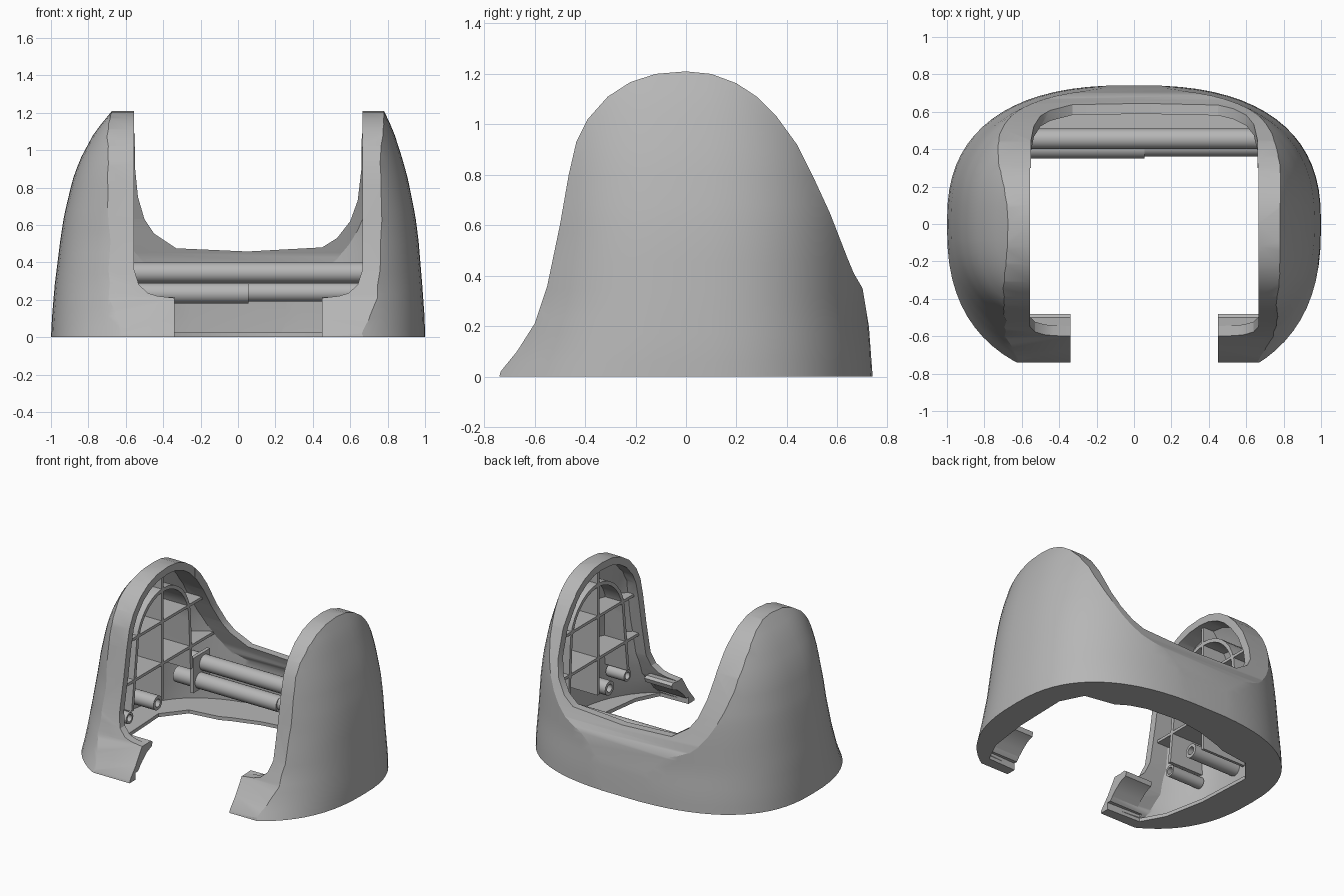
import bpy, bmesh, math
from mathutils import Vector

if "Cube" in bpy.data.objects:
    bpy.data.objects.remove(bpy.data.objects["Cube"])

grey = bpy.data.materials.new("plastic_grey")
grey.diffuse_color = (0.47, 0.47, 0.47, 1)
grey.use_nodes = True
grey.node_tree.nodes["Principled BSDF"].inputs["Base Color"].default_value = grey.diffuse_color

LEFT, RIGHT = -0.555, 0.665          # inner planes of the two wings

# side outline (y, z) of the whole shell, front foot to back foot
SIDE = [(-.74, 0), (-.735, .02), (-.67, .1), (-.60, .21), (-.55, .36), (-.50, .6),
        (-.465, .8), (-.435, .93), (-.39, 1.02), (-.31, 1.11), (-.22, 1.168), (-.12, 1.2),
        (0, 1.21), (.10, 1.2), (.20, 1.163), (.28, 1.11), (.36, 1.03), (.44, .92),
        (.51, .78), (.57, .65), (.64, .47), (.665, .41), (.70, .35), (.725, .2), (.74, 0)]

# height, left radius, right radius, front radius, back radius
RINGS = [(0, 1.0, 1.0, .86, .742), (.1, .995, .998, .79, .738), (.28, .98, .985, .71, .722),
         (.52, .95, .965, .65, .72), (.65, .93, .948, .64, .715), (.84, .885, .91, .63, .69),
         (.95, .845, .88, .625, .67), (1.09, .77, .835, .61, .64), (1.16, .715, .805, .6, .62),
         (1.25, .64, .76, .57, .59)]


def make(name, verts, faces):
    me = bpy.data.meshes.new(name)
    me.from_pydata(verts, [], faces)
    bm = bmesh.new()
    bm.from_mesh(me)
    bmesh.ops.recalc_face_normals(bm, faces=bm.faces)
    bm.to_mesh(me)
    bm.free()
    ob = bpy.data.objects.new(name, me)
    bpy.context.collection.objects.link(ob)
    me.materials.append(grey)
    return ob


def prism(name, pts, axis, lo, hi):
    """Extrude a 2D outline along an axis (0 = x, 1 = y, 2 = z)."""
    n = len(pts)
    verts = []
    for d in (lo, hi):
        for p in pts:
            v = list(p)
            v.insert(axis, d)
            verts.append(v)
    faces = [list(range(n)), list(range(n, 2 * n))]
    faces += [[i, (i + 1) % n, n + (i + 1) % n, n + i] for i in range(n)]
    return make(name, verts, faces)


def box(name, x, y, z):
    return prism(name, [(x[0], y[0]), (x[1], y[0]), (x[1], y[1]), (x[0], y[1])], 2, *z)


def ring_at(z):
    for a, b in zip(RINGS, RINGS[1:]):
        if z <= b[0]:
            t = (z - a[0]) / (b[0] - a[0])
            return [p + (q - p) * t for p, q in zip(a, b)][1:]
    return RINGS[-1][1:]


def loft(name, inset, z0):
    """Stack of rounded footprints that narrows toward the top."""
    n, levels, power = 72, 22, 2 / 2.5
    verts, faces = [], []
    for k in range(levels + 1):
        z = z0 + (1.25 - z0) * k / levels
        l, r, f, b = [v - inset for v in ring_at(max(z, 0))]
        fuller = 1.035 + .065 * min(z / .5, 1)      # right wing is squarer in front
        for i in range(n):
            c, s = math.cos(i * math.tau / n), math.sin(i * math.tau / n)
            front = f * fuller if c > 0 else f
            verts.append(((r if c > 0 else l) * math.copysign(abs(c) ** power, c),
                          (b if s > 0 else front) * math.copysign(abs(s) ** power, s), z))
    for k in range(levels):
        for i in range(n):
            j = (i + 1) % n
            faces.append([k * n + i, k * n + j, (k + 1) * n + j, (k + 1) * n + i])
    faces += [list(range(n)), list(range(levels * n, levels * n + n))]
    return make(name, verts, faces)


def inset_side(d, floor):
    """Side outline moved inward by d and cut at the floor height."""
    out = []
    for i, p in enumerate(SIDE):
        a, b = Vector(SIDE[max(i - 1, 0)]), Vector(SIDE[min(i + 1, len(SIDE) - 1)])
        t = (b - a).normalized()
        q = Vector(p) + Vector((t.y, -t.x)) * d
        if q.y > floor + .02:
            out.append((q.x, q.y))
    return [(out[0][0] - .04, floor)] + out + [(SIDE[-1][0] - d, floor)]


def boolean(ob, cutter, op='DIFFERENCE'):
    m = ob.modifiers.new("cut", 'BOOLEAN')
    m.object, m.operation, m.solver = cutter, op, 'EXACT'
    bpy.context.view_layer.objects.active = ob
    bpy.ops.object.modifier_apply(modifier=m.name)
    bpy.data.objects.remove(cutter)
    return ob


def smooth(ob, angle=28):
    bpy.ops.object.select_all(action='DESELECT')
    ob.select_set(True)
    bpy.context.view_layer.objects.active = ob
    bpy.ops.object.shade_smooth_by_angle(angle=math.radians(angle))


def tube(name, x0, x1, y, z, r, hole=0):
    """Round bar along x; an optional socket is sunk into the x1 end."""
    n = 24
    rows = [(x0, r), (x1, r)]
    if hole:
        rows += [(x1, hole), (x1 + (x0 - x1) * .5, hole)]
    verts = [(x, y + q * math.cos(i * math.tau / n), z + q * math.sin(i * math.tau / n))
             for x, q in rows for i in range(n)]
    faces = [[k * n + i, k * n + (i + 1) % n, (k + 1) * n + (i + 1) % n, (k + 1) * n + i]
             for k in range(len(rows) - 1) for i in range(n)]
    faces += [list(range(n)), list(range((len(rows) - 1) * n, len(rows) * n))]
    smooth(make(name, verts, faces))


# outer shell, hollowed from within
shell = boolean(loft("shell", 0, 0), prism("outline", SIDE, 0, -1.2, 1.2), 'INTERSECT')
cavity = boolean(loft("cavity", .045, .025),
                 prism("inner_outline", inset_side(.052, .025), 0, -1.2, 1.2), 'INTERSECT')
boolean(shell, cavity)

# front opening with the two inward feet
front = [(LEFT, 1.4), (LEFT, .36), (-.53, .28), (-.48, .235), (-.43, .22), (-.34, .21), (-.34, -.1),
         (.45, -.1), (.45, .21), (.54, .22), (.59, .235), (.64, .28), (RIGHT, .36), (RIGHT, 1.4)]
boolean(shell, prism("front_opening", front, 1, -1.2, .3))
# back opening sweeping up into both wings
back = [(LEFT, 1.4), (-.55, .9), (-.535, .75), (-.50, .63), (-.45, .555), (-.33, .475), (.05, .458),
        (.45, .48), (.53, .53), (.60, .62), (.64, .73), (.66, .9), (RIGHT, 1.4)]
boolean(shell, prism("back_opening", back, 1, .2, 1.2))
# floor cut-out, wide under the wings, with a curved back edge
floor = [(-.3, -.672), (-.6, -.662), (-.69, -.5), (-.75, -.2), (-.77, .2), (-.64, .36), (-.42, .39),
         (-.35, .42), (-.15, .48), (.05, .51), (.3, .49), (.42, .45), (.5, .40), (.72, .36),
         (.80, .2), (.79, -.2), (.75, -.5), (.67, -.662), (.4, -.672)]
boolean(shell, prism("floor_opening", floor, 2, -.1, .05))
smooth(shell)

for side, inner, tip, sgn in (("left", LEFT, -.34, -1), ("right", RIGHT, .45, 1)):
    x0 = inner + sgn * .035
    span = sorted((x0, sgn * 1.1))
    # stiffening ribs inside each wing, trimmed to the shell
    ribs = {"upright_rib": ((-.02, 0), (.25, 1.17)),
            "lower_rib": ((-.6, .65), (.50, .52)),
            "upper_rib": ((-.6, .65), (.80, .82))}
    for name, (y, z) in ribs.items():
        rib = box(side + "_" + name, span, y, z)
        boolean(rib, loft("trim", .035, .01), 'INTERSECT')
        boolean(rib, prism("trim_side", inset_side(.04, .01), 0, -1.2, 1.2), 'INTERSECT')
    # arched inner wall
    arch = [(.31 * math.cos(a), .72 + .33 * math.sin(a))
            for a in [math.pi * i / 16 for i in range(17)]]
    arch_in = [(y * .92, .72 + (z - .72) * .92) for y, z in arch]
    band = [(.33, .35)] + arch + [(-.36, .3), (-.335, .3)] + arch_in[::-1] + [(.305, .35)]
    wall = prism(side + "_arch_wall", band, 0, *span)
    boolean(wall, loft("trim", .035, .01), 'INTERSECT')
    smooth(wall)
    # screw bosses
    tube(side + "_boss_front", sgn * .86, inner + sgn * .05, -.36, .25, .04, .025)
    tube(side + "_boss_middle", sgn * .94, inner + sgn * .01, -.1, .27, .05, .028)
    # bracket holding the bar ends
    box(side + "_bar_bracket", sorted((inner + sgn * .03, inner + sgn * .055)), (.33, .52), (.17, .42))
    # curled lip on the end of each foot
    lip = [(-.59, .205), (-.50, .214), (-.48, .2), (-.49, .17), (-.54, .15), (-.59, .11),
           (-.63, .07), (-.65, .08), (-.645, .11)]
    smooth(prism(side + "_foot_lip", lip, 0, *sorted((tip, inner))))

# hinge bars across the back
tube("hinge_bar_left", -.76, .055, .405, .235, .055)
tube("hinge_bar_right", .055, .80, .412, .24, .05)
tube("upper_bar", -.70, .74, .455, .345, .055)
